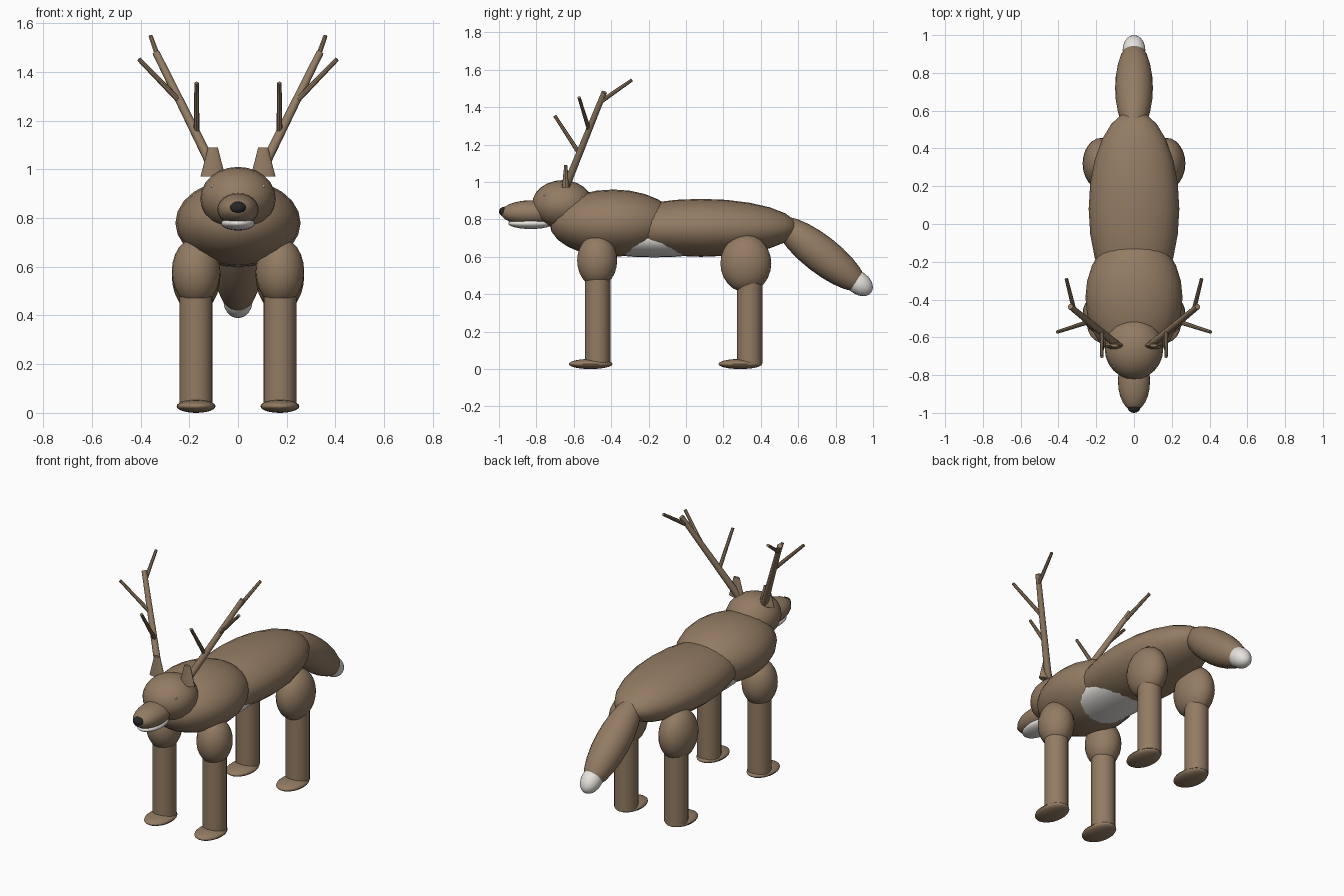
import bpy
import math
from mathutils import Vector

cube = bpy.data.objects.get("Cube")
if cube:
    bpy.data.objects.remove(cube, do_unlink=True)


def material(name, rgb):
    m = bpy.data.materials.new(name)
    m.use_nodes = True
    m.diffuse_color = (*rgb, 1)
    m.node_tree.nodes["Principled BSDF"].inputs["Base Color"].default_value = (*rgb, 1)
    return m


BROWN = material("brown fur", (0.29, 0.20, 0.125))
WHITE = material("white fur", (0.80, 0.77, 0.73))
BLACK = material("black nose", (0.02, 0.02, 0.02))


def finish(name, mat):
    ob = bpy.context.object
    ob.name = name
    ob.data.materials.append(mat)
    bpy.ops.object.transform_apply(location=False, rotation=False, scale=True)
    bpy.ops.object.shade_smooth_by_angle(angle=math.radians(40))
    return ob


def ellipsoid(name, centre, radii, mat=BROWN, pitch=0, segments=24):
    """Ball scaled to three radii, with its poles along y."""
    bpy.ops.mesh.primitive_uv_sphere_add(segments=segments, ring_count=segments // 2, radius=1)
    ob = bpy.context.object
    ob.rotation_euler.x = math.pi / 2
    bpy.ops.object.transform_apply(location=False, rotation=True, scale=False)
    ob.location = centre
    ob.scale = radii
    ob.rotation_euler.x = math.radians(pitch)
    return finish(name, mat)


def rod(name, start, end, r1, r2, sides=12):
    """Tapered cylinder between two points."""
    a, b = Vector(start), Vector(end)
    bpy.ops.mesh.primitive_cone_add(vertices=sides, radius1=r1, radius2=r2,
                                    depth=(b - a).length, location=(a + b) / 2)
    bpy.context.object.rotation_euler = (b - a).to_track_quat("Z", "Y").to_euler()
    return finish(name, BROWN)


# Body
ellipsoid("hindquarters", (0, 0.08, 0.755), (0.24, 0.52, 0.155))
ellipsoid("chest", (0, -0.39, 0.78), (0.257, 0.34, 0.18))
ellipsoid("belly", (0, -0.17, 0.697), (0.182, 0.45, 0.1), WHITE)

# Head
ellipsoid("head", (0, -0.66, 0.88), (0.155, 0.163, 0.13))
ellipsoid("muzzle", (0, -0.83, 0.835), (0.085, 0.16, 0.067))
ellipsoid("jaw", (0, -0.83, 0.778), (0.07, 0.12, 0.029), WHITE)
ellipsoid("nose", (0, -0.97, 0.842), (0.034, 0.03, 0.026), BLACK, segments=16)

# Tail, sloping down behind
ellipsoid("tail", (0, 0.72, 0.615), (0.1, 0.3, 0.1), pitch=-38)
ellipsoid("tail_tip", (0, 0.923, 0.46), (0.06, 0.085, 0.06), WHITE, pitch=-38)

for side, s in (("left", 1), ("right", -1)):
    # Eye and ear
    ellipsoid(side + "_eye", (s * 0.104, -0.755, 0.93), (0.008,) * 3, WHITE, segments=8)
    bpy.ops.mesh.primitive_cone_add(vertices=16, radius1=0.051, radius2=0.02,
                                    depth=0.12, location=(s * 0.103, -0.643, 1.03))
    bpy.context.object.scale.y = 0.4
    finish(side + "_ear", BROWN)

    # Antler beam and its three tines
    rod(side + "_antler_beam", (s * 0.09, -0.64, 0.98), (s * 0.337, -0.437, 1.48), 0.021, 0.015)
    tines = {
        "front": ((0.17, -0.575, 1.16), (0.17, -0.702, 1.355)),
        "outer": ((0.245, -0.52, 1.285), (0.407, -0.572, 1.452)),
        "rear": ((0.317, -0.455, 1.43), (0.358, -0.29, 1.545)),
    }
    for tine, (a, b) in tines.items():
        rod(f"{side}_{tine}_tine", (s * a[0], *a[1:]), (s * b[0], *b[1:]), 0.012, 0.009, 8)

    # Legs
    x = s * 0.172
    ellipsoid(side + "_shoulder", (x, -0.475, 0.58), (0.1, 0.107, 0.14))
    ellipsoid(side + "_hip", (x, 0.32, 0.565), (0.1, 0.136, 0.155))
    for pair, y, foot_y in (("front", -0.473, -0.51), ("hind", 0.34, 0.29)):
        rod(f"{side}_{pair}_leg", (x, y, 0.03), (x, y, 0.56), 0.068, 0.068, 20)
        ellipsoid(f"{side}_{pair}_foot", (x, foot_y, 0.027), (0.08, 0.117, 0.027))
